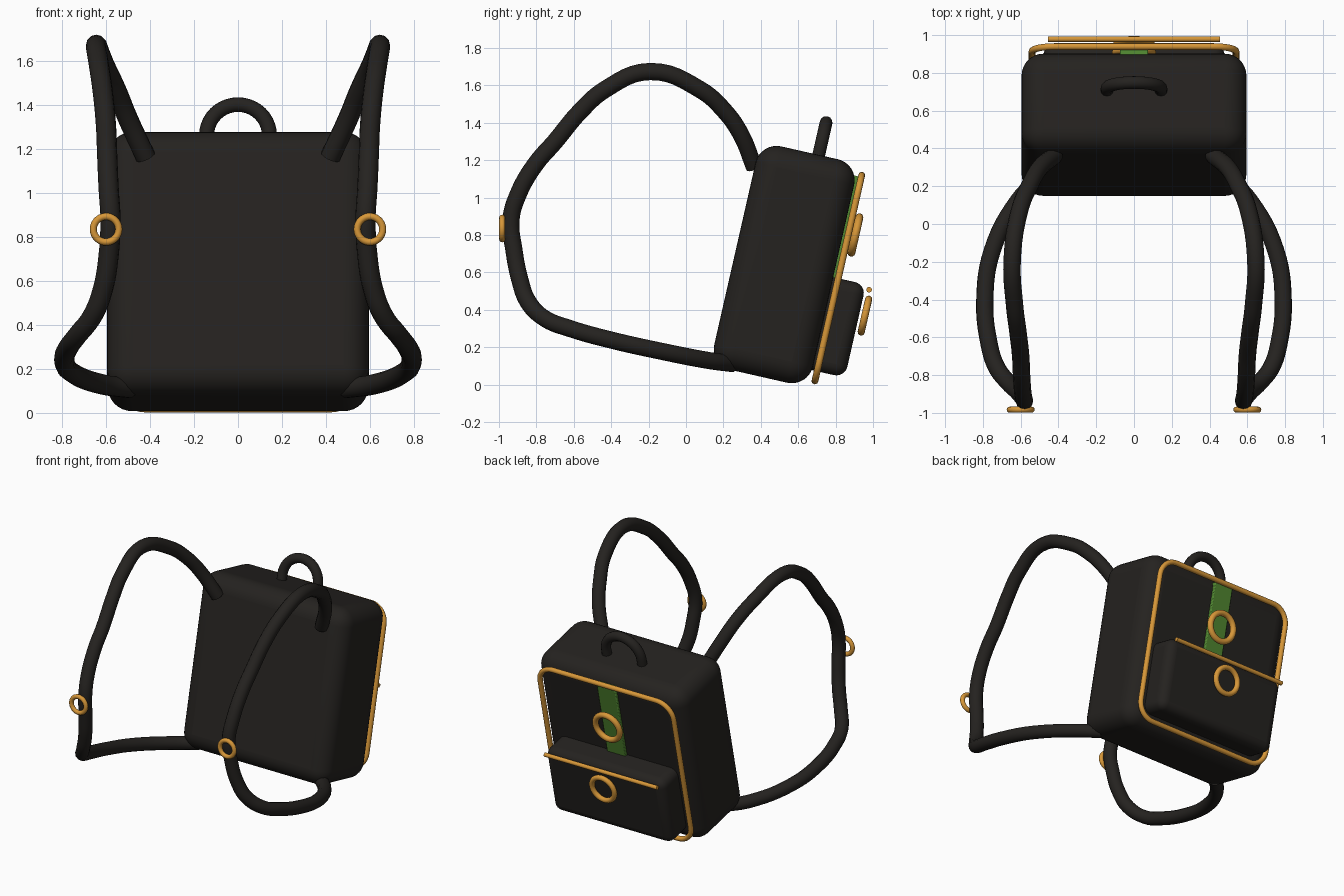
import bpy
from math import radians, pi, sin, cos
from mathutils import Matrix, Vector

if "Cube" in bpy.data.objects:
    bpy.data.objects.remove(bpy.data.objects["Cube"])

# Bag parts are laid out in a local frame (x, depth, height) that leans back
TILT = Matrix.Rotation(radians(-12.8), 4, 'X')


def material(name, rgb):
    m = bpy.data.materials.new(name)
    m.diffuse_color = (*rgb, 1)
    m.use_nodes = True
    m.node_tree.nodes["Principled BSDF"].inputs["Base Color"].default_value = m.diffuse_color
    return m


FABRIC = material("dark_fabric", (0.018, 0.016, 0.014))
GOLD = material("gold", (0.68, 0.31, 0.04))
GREEN = material("green", (0.08, 0.24, 0.03))


def finish(name, mat, matrix):
    ob = bpy.context.object
    ob.name = name
    ob.matrix_world = matrix
    ob.data.materials.append(mat)
    return ob


def box(name, lo, hi, mat, bevel, segments=6):
    lo, hi = Vector(lo), Vector(hi)
    bpy.ops.mesh.primitive_cube_add(size=1)
    ob = finish(name, mat, TILT)
    ob.data.transform(Matrix.Translation((lo + hi) / 2) @ Matrix.Diagonal((*(hi - lo), 1)))
    mod = ob.modifiers.new("round", 'BEVEL')
    mod.width, mod.segments = bevel, segments
    bpy.ops.object.shade_smooth_by_angle(angle=radians(40))


def ring(name, pos, major, minor, base=TILT):
    bpy.ops.mesh.primitive_torus_add(major_radius=major, minor_radius=minor,
                                     major_segments=40, minor_segments=12)
    finish(name, GOLD, base @ Matrix.Translation(pos) @ Matrix.Rotation(pi / 2, 4, 'X'))
    bpy.ops.object.shade_smooth_by_angle(angle=radians(60))


def tube(name, pts, radius, mat, base=TILT, cyclic=False, smooth=True):
    cu = bpy.data.curves.new(name, 'CURVE')
    cu.dimensions = '3D'
    cu.bevel_depth, cu.bevel_resolution, cu.resolution_u = radius, 4, 6
    cu.use_fill_caps = True
    if smooth:
        sp = cu.splines.new('BEZIER')
        sp.bezier_points.add(len(pts) - 1)
        for bp, p in zip(sp.bezier_points, pts):
            bp.co = p
            bp.handle_left_type = bp.handle_right_type = 'AUTO'
    else:
        sp = cu.splines.new('POLY')
        sp.points.add(len(pts) - 1)
        for q, p in zip(sp.points, pts):
            q.co = (*p, 1)
    sp.use_cyclic_u = cyclic
    sp.use_smooth = True
    ob = bpy.data.objects.new(name, cu)
    bpy.context.collection.objects.link(ob)
    ob.matrix_world = base
    cu.materials.append(mat)


# Main body, front pocket and centre stripe
box("body", (-0.595, 0.10, 0.13), (0.595, 0.64, 1.355), FABRIC, 0.115, 8)
box("pocket", (-0.48, 0.58, 0.225), (0.48, 0.82, 0.735), FABRIC, 0.06)
box("stripe", (-0.075, 0.62, 0.66), (0.075, 0.66, 1.29), GREEN, 0.006, 2)

# Piping loop around the back panel
piping = []
R = 0.12
for k, (sx, cz) in enumerate([(1, 1.30 - R), (-1, 1.30 - R), (-1, 0.172 + R), (1, 0.172 + R)]):
    for i in range(9):
        a = (k + i / 8) * pi / 2
        piping.append((sx * (0.54 - R) + R * cos(a), 0.668, cz + R * sin(a)))
tube("piping", piping, 0.018, GOLD, cyclic=True, smooth=False)

# Pocket zip and decorative rings
tube("zip_bar", [(-0.455, 0.842, 0.712), (0.455, 0.842, 0.712)], 0.015, GOLD, smooth=False)
ring("upper_ring", (0, 0.706, 0.981), 0.097, 0.021)
ring("pocket_ring", (0, 0.851, 0.572), 0.09, 0.019)

# Grab handle
arch = [(0.143 * cos(pi * i / 20), 0.42, 1.39 + 0.143 * sin(pi * i / 20)) for i in range(21)]
tube("handle", [(0.143, 0.42, 1.33)] + arch + [(-0.143, 0.42, 1.33)], 0.034, FABRIC, smooth=False)

# Shoulder straps with a ring on each, mirrored
STRAP = [(.42, .364, 1.165), (.50, .294, 1.337), (.55, .209, 1.46), (.605, .075, 1.578),
         (.645, -.193, 1.674), (.632, -.433, 1.578), (.615, -.567, 1.46), (.60, -.70, 1.30),
         (.595, -.807, 1.176), (.588, -.898, 1.016), (.58, -.936, .88), (.588, -.92, .72),
         (.615, -.888, .56), (.66, -.845, .444), (.73, -.754, .353), (.77, -.62, .30),
         (.79, -.406, .24), (.75, -.139, .18), (.61, .128, .128), (.49, .25, .112)]
for side, s in (("left", -1), ("right", 1)):
    tube(side + "_strap", [(s * x, y, z) for x, y, z in STRAP], 0.046, FABRIC, Matrix())
    ring(side + "_strap_ring", (s * 0.60, -0.983, 0.835), 0.058, 0.016, Matrix())
